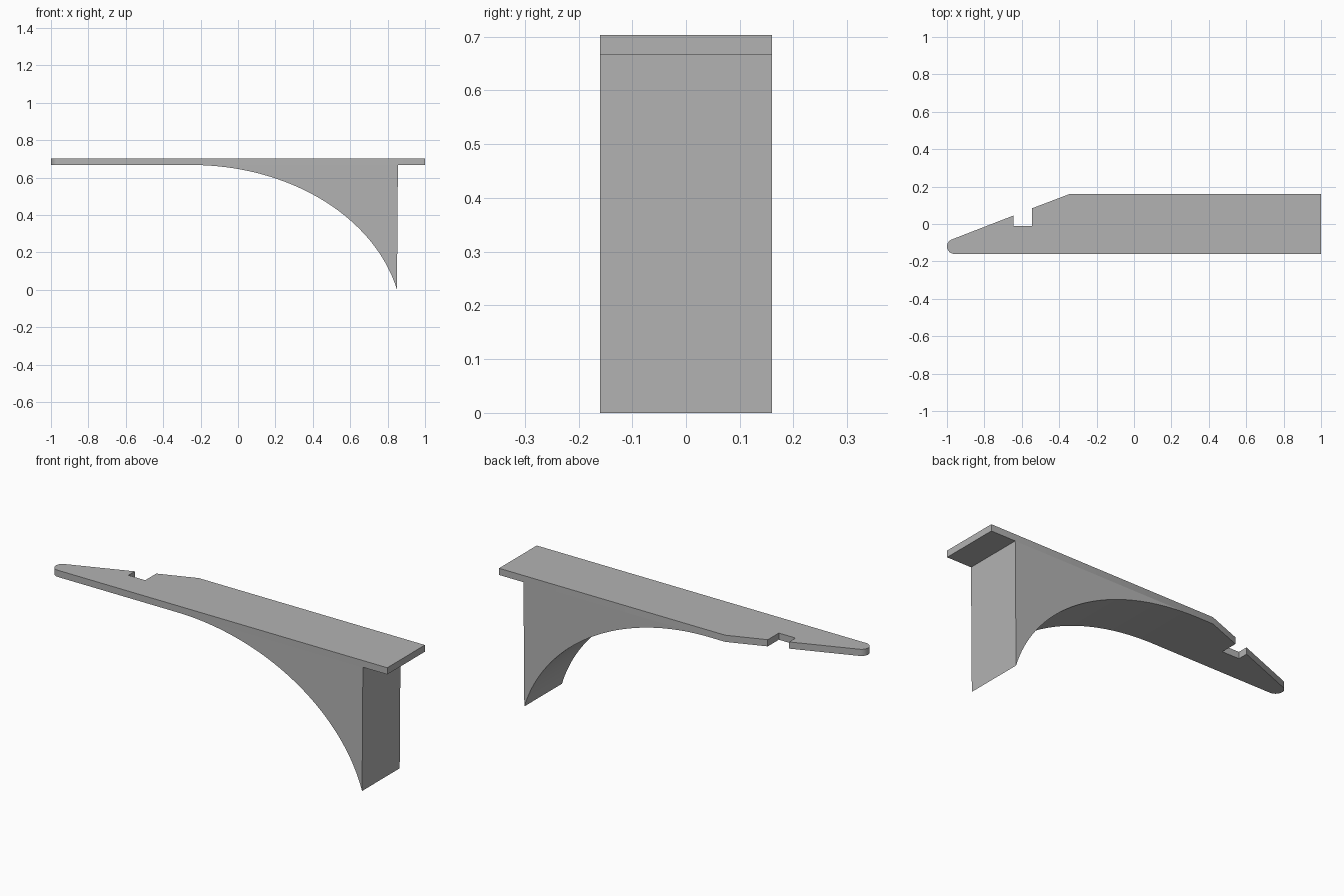
import bpy, bmesh
from math import sin, cos, radians, sqrt, asin
from mathutils import Vector

cube = bpy.data.objects.get("Cube")
if cube:
    bpy.data.objects.remove(cube)

HALF_WIDTH = 0.16
TOP, UNDERSIDE = 0.703, 0.667

grey = bpy.data.materials.new("plain grey")
grey.use_nodes = True
colour = (0.45, 0.45, 0.45, 1)
grey.diffuse_color = colour
grey.node_tree.nodes["Principled BSDF"].inputs["Base Color"].default_value = colour


def extrude_profile(name, points, offset):
    """Extrude a closed outline along an offset into a solid."""
    bm = bmesh.new()
    face = bm.faces.new([bm.verts.new(p) for p in points])
    result = bmesh.ops.extrude_face_region(bm, geom=[face])
    moved = [v for v in result["geom"] if isinstance(v, bmesh.types.BMVert)]
    bmesh.ops.translate(bm, verts=moved, vec=Vector(offset))
    bmesh.ops.recalc_face_normals(bm, faces=bm.faces)
    mesh = bpy.data.meshes.new(name)
    bm.to_mesh(mesh)
    bm.free()
    mesh.materials.append(grey)
    obj = bpy.data.objects.new(name, mesh)
    bpy.context.collection.objects.link(obj)
    bpy.ops.object.select_all(action="DESELECT")
    obj.select_set(True)
    bpy.context.view_layer.objects.active = obj
    bpy.ops.object.shade_smooth_by_angle(angle=radians(25))
    return obj


# Flat top plate: tapered end with a rounded tip and a square notch
outline = [(1, -HALF_WIDTH), (1, HALF_WIDTH), (-0.345, HALF_WIDTH),
           (-0.545, 0.084), (-0.545, -0.01), (-0.645, -0.01), (-0.645, 0.045)]
tip_radius = 0.04
for i in range(13):
    a = radians(111 + (270 - 111) * i / 12)
    outline.append((-1 + tip_radius * (1 + cos(a)),
                    -HALF_WIDTH + tip_radius * (1 + sin(a))))
extrude_profile("top_plate", [(x, y, UNDERSIDE) for x, y in outline],
                (0, 0, TOP - UNDERSIDE))

# Curved bracket: elliptical underside sweeping down to a sharp foot
start_x, foot_x, centre_z = -0.25, 0.85, -0.2
rise = UNDERSIDE - centre_z
reach = (foot_x - start_x) / sqrt(1 - (centre_z / rise) ** 2)
end_angle = asin((foot_x - start_x) / reach)
steps = 48
side = [(start_x + reach * sin(end_angle * i / steps),
         centre_z + rise * cos(end_angle * i / steps)) for i in range(steps + 1)]
side.append((0.855, UNDERSIDE))
extrude_profile("curved_bracket", [(x, -HALF_WIDTH, z) for x, z in side],
                (0, 2 * HALF_WIDTH, 0))
